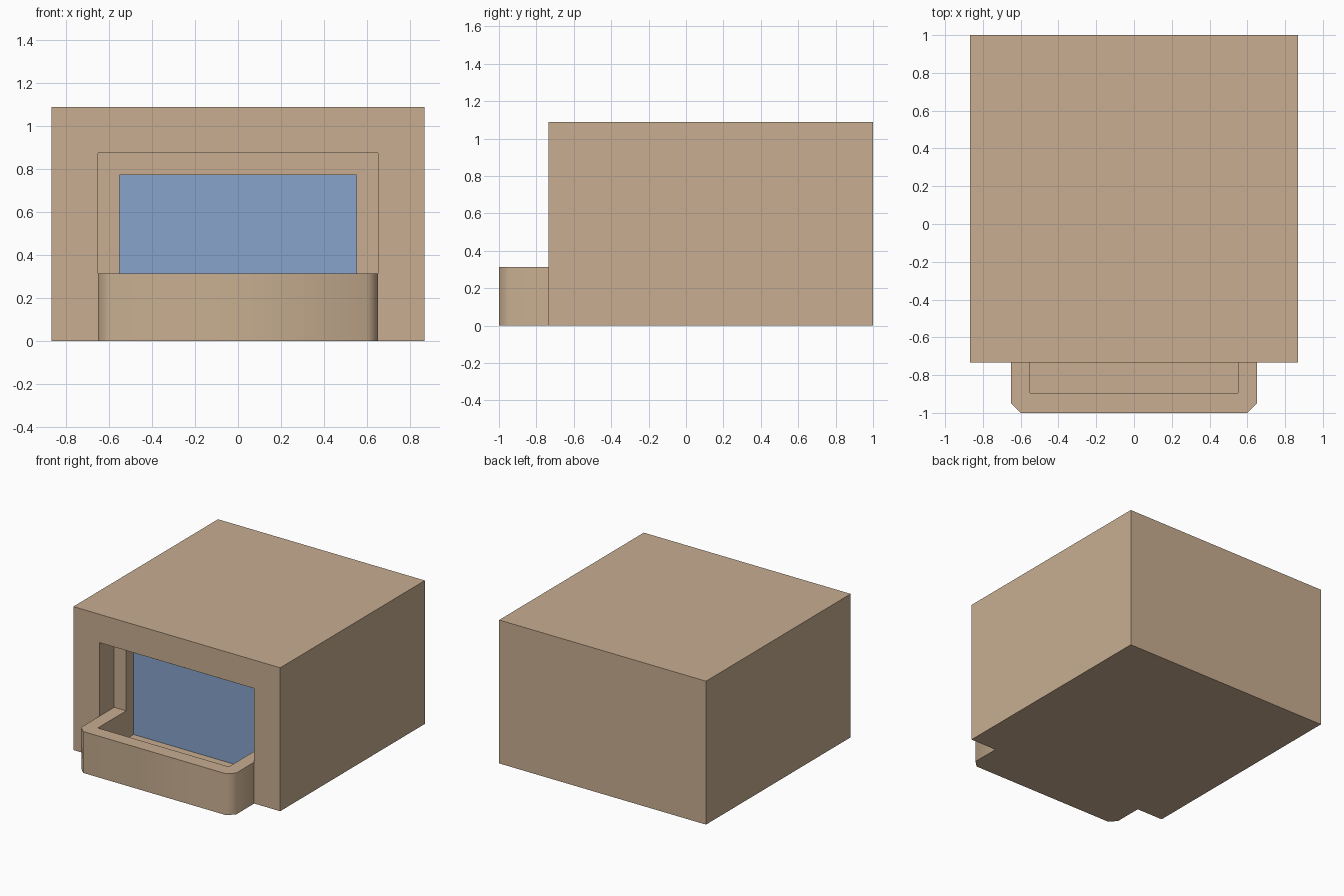
import bpy, bmesh, math

if "Cube" in bpy.data.objects:
    bpy.data.objects.remove(bpy.data.objects["Cube"])


def material(name, rgb):
    m = bpy.data.materials.new(name)
    m.diffuse_color = (*rgb, 1)
    m.use_nodes = True
    m.node_tree.nodes["Principled BSDF"].inputs["Base Color"].default_value = m.diffuse_color
    return m


TAN = material("tan_wall", (0.578, 0.423, 0.283))
BLUE = material("blue_glass", (0.242, 0.366, 0.597))


def prism(name, outline, z0, z1, mat):
    """Extrude a flat outline from z0 up to z1."""
    bm = bmesh.new()
    base = bm.faces.new([bm.verts.new((x, y, z0)) for x, y in outline])
    ext = bmesh.ops.extrude_face_region(bm, geom=[base])["geom"]
    top = [v for v in ext if isinstance(v, bmesh.types.BMVert)]
    bmesh.ops.translate(bm, verts=top, vec=(0, 0, z1 - z0))
    bmesh.ops.recalc_face_normals(bm, faces=bm.faces)
    me = bpy.data.meshes.new(name)
    bm.to_mesh(me)
    bm.free()
    me.materials.append(mat)
    ob = bpy.data.objects.new(name, me)
    bpy.context.collection.objects.link(ob)
    return ob


def box(name, half_x, y0, y1, z0, z1, mat):
    rect = [(-half_x, y0), (half_x, y0), (half_x, y1), (-half_x, y1)]
    return prism(name, rect, z0, z1, mat)


def cut(target, cutter):
    cutter.hide_render = True
    cutter.hide_set(True)
    mod = target.modifiers.new(cutter.name, "BOOLEAN")
    mod.operation = "DIFFERENCE"
    mod.solver = "EXACT"
    mod.object = cutter


FRONT, NICHE, GLASS = -0.734, -0.555, -0.46   # depths of the stepped recess
OUT, INN = 0.65, 0.55                         # half widths of the recess steps
RAIL, FLOOR = 0.314, 0.1

# room block with a stepped opening in the front
room = box("room_block", 0.868, FRONT, 1.0, 0, 1.088, TAN)
cut(room, box("niche_cutter", OUT, -0.9, NICHE, -0.1, 0.873, TAN))
cut(room, box("window_cutter", INN, -0.9, GLASS, FLOOR, 0.771, TAN))

# window glass at the back of the recess
box("window_glass", INN, GLASS - 0.005, GLASS, FLOOR, 0.771, BLUE)

# balcony parapet: U-shaped wall with chamfered corners, shaded smooth
half = [(0.6, -1.0), (OUT, -0.95), (OUT, NICHE), (INN, NICHE), (INN, -0.895)]
outline = half + [(-x, y) for x, y in reversed(half)]
parapet = prism("balcony_parapet", outline, 0, RAIL, TAN)
bpy.context.view_layer.objects.active = parapet
parapet.select_set(True)
bpy.ops.object.shade_smooth_by_angle(angle=math.radians(50))

# balcony floor inside the parapet
box("balcony_floor", INN, -0.895, NICHE, 0, FLOOR, TAN)
